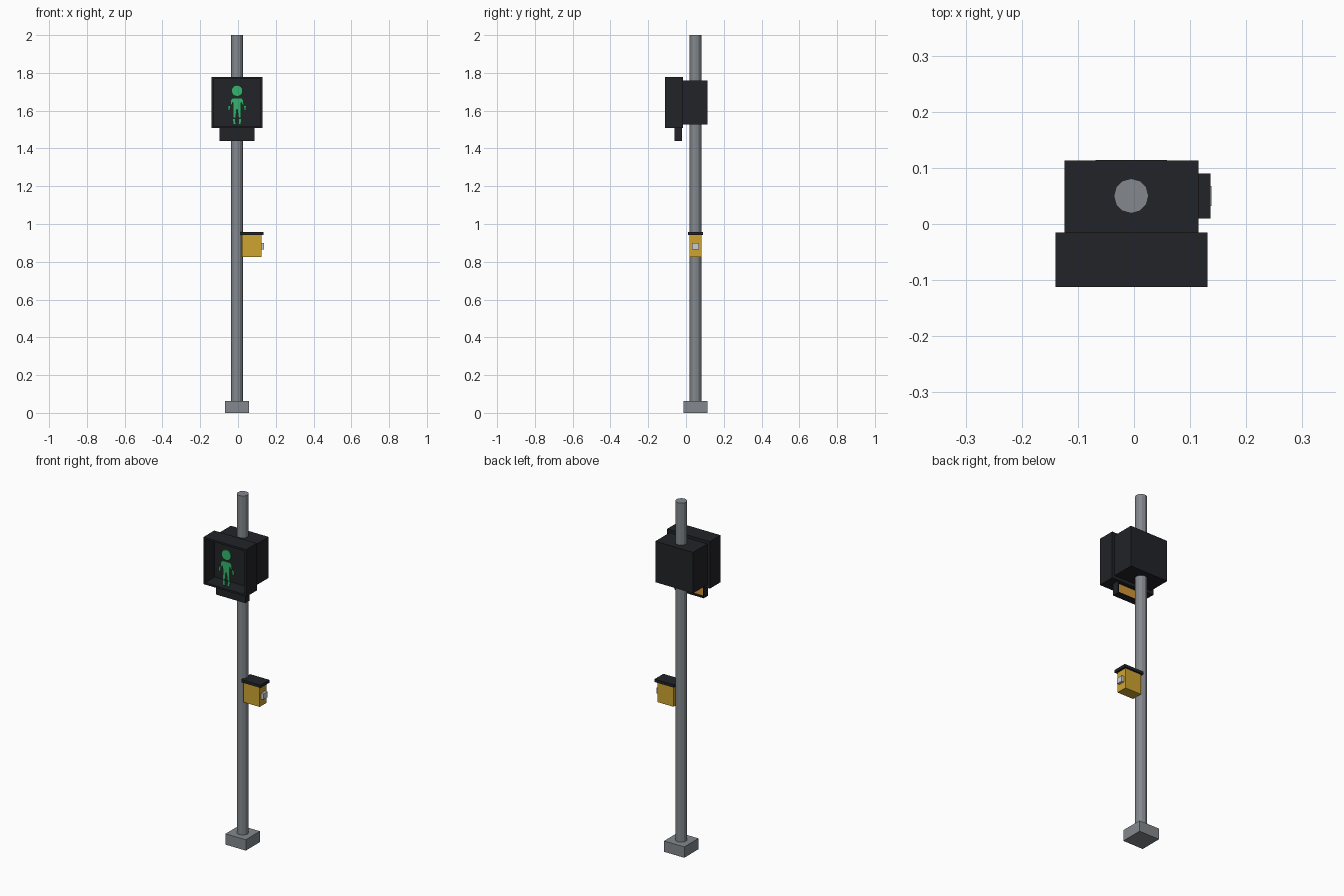
import bpy, bmesh
from math import pi

if "Cube" in bpy.data.objects:
    bpy.data.objects.remove(bpy.data.objects["Cube"])

CX, CY = -0.005, 0.05   # pole axis


def material(name, rgb):
    m = bpy.data.materials.new(name)
    m.diffuse_color = (*rgb, 1)
    m.use_nodes = True
    m.node_tree.nodes["Principled BSDF"].inputs["Base Color"].default_value = m.diffuse_color
    return m


STEEL = material("steel", (0.23, 0.25, 0.27))
BLACK = material("black", (0.016, 0.017, 0.021))
GREEN = material("green", (0.035, 0.46, 0.15))
YELLOW = material("yellow", (0.62, 0.37, 0.03))
ORANGE = material("orange", (0.65, 0.3, 0.04))
SILVER = material("silver", (0.6, 0.62, 0.65))


def finish(bm, name, mat):
    bmesh.ops.recalc_face_normals(bm, faces=bm.faces)
    me = bpy.data.meshes.new(name)
    bm.to_mesh(me)
    bm.free()
    me.materials.append(mat)
    ob = bpy.data.objects.new(name, me)
    bpy.context.collection.objects.link(ob)
    return ob


def add_box(bm, x, y, z):
    vs = bmesh.ops.create_cube(bm, size=1)["verts"]
    for v in vs:
        for i, (a, b) in enumerate((x, y, z)):
            v.co[i] = a if v.co[i] < 0 else b


def box(name, x, y, z, mat):
    bm = bmesh.new()
    add_box(bm, x, y, z)
    return finish(bm, name, mat)


def open_box(name, x, y, z, side, wall, depth, mat):
    """Box with a recess in its -y (side=-1) or +y (side=1) face."""
    bm = bmesh.new()
    add_box(bm, x, y, z)
    bm.normal_update()
    face = max(bm.faces, key=lambda f: f.normal.y * side)
    bmesh.ops.inset_individual(bm, faces=[face], thickness=wall)
    inner = bmesh.ops.extrude_discrete_faces(bm, faces=[face])["faces"][0]
    for v in inner.verts:
        v.co.y -= side * depth
    return finish(bm, name, mat)


def cylinder(name, r, z0, z1, mat, sides=12):
    bm = bmesh.new()
    bmesh.ops.create_cone(bm, cap_ends=True, segments=sides, radius1=r, radius2=r, depth=z1 - z0)
    bmesh.ops.translate(bm, verts=bm.verts, vec=(CX, CY, (z0 + z1) / 2))
    return finish(bm, name, mat)


# Foot and pole
box("base_block", (CX - 0.064, CX + 0.064), (CY - 0.064, CY + 0.064), (0, 0.062), STEEL)
cylinder("pole", 0.031, 0.062, 2.0, STEEL)

# Signal head: rear housing and deep open hood
box("rear_housing", (-0.124, 0.115), (-0.015, 0.113), (1.526, 1.76), BLACK)
open_box("signal_hood", (-0.14, 0.131), (-0.112, -0.015), (1.508, 1.777), -1, 0.015, 0.085, BLACK)

# Small lower display, facing the rear
open_box("lower_display_case", (CX - 0.093, CX + 0.093), (-0.06, -0.02), (1.44, 1.508), 1, 0.008, 0.012, BLACK)
box("lower_display_panel", (CX - 0.082, CX + 0.082), (-0.034, -0.029), (1.45, 1.5), ORANGE)

# Green walking figure: thin plate built from mirrored outlines
FY0, FY1 = -0.1, -0.094
half_outlines = [
    # torso and shoulder
    [(0, 1.667), (0.025, 1.667), (0.034, 1.655), (0.036, 1.632), (0.028, 1.629),
     (0.022, 1.645), (0.021, 1.606), (0, 1.606)],
    # hand
    [(0.034, 1.627), (0.049, 1.627), (0.048, 1.602), (0.038, 1.602)],
    # thigh
    [(0.002, 1.606), (0.021, 1.606), (0.022, 1.562), (0.007, 1.562)],
    # foot
    [(0.009, 1.558), (0.024, 1.558), (0.021, 1.528), (0.006, 1.528)],
]


def add_prism(bm, pts):
    f = bm.faces.new([bm.verts.new((x + CX, FY0, z)) for x, z in pts])
    ext = bmesh.ops.extrude_face_region(bm, geom=[f])["geom"]
    for v in ext:
        if isinstance(v, bmesh.types.BMVert):
            v.co.y = FY1
    if f.is_valid and not any(len(e.link_faces) == 1 for e in f.edges):
        return
    bm.faces.new([v for v in f.verts]) if not f.is_valid else None


bm = bmesh.new()
for outline in half_outlines:
    for s in (-1, 1):
        add_prism(bm, [(x * s, z) for x, z in outline])
finish(bm, "figure_body", GREEN)

bm = bmesh.new()
bmesh.ops.create_cone(bm, cap_ends=True, segments=16, radius1=0.03, radius2=0.03, depth=FY1 - FY0)
for v in bm.verts:
    x, y, z = v.co
    v.co = (x + CX, (FY0 + FY1) / 2 + z, y + 1.705)
finish(bm, "figure_head", GREEN)

# Push button box with lid
box("button_box", (0.022, 0.124), (CY - 0.031, CY + 0.031), (0.826, 0.941), YELLOW)
box("button_box_lid", (0.014, 0.136), (CY - 0.04, CY + 0.04), (0.941, 0.957), BLACK)
box("push_button", (0.122, 0.138), (CY - 0.018, CY + 0.018), (0.866, 0.899), SILVER)
